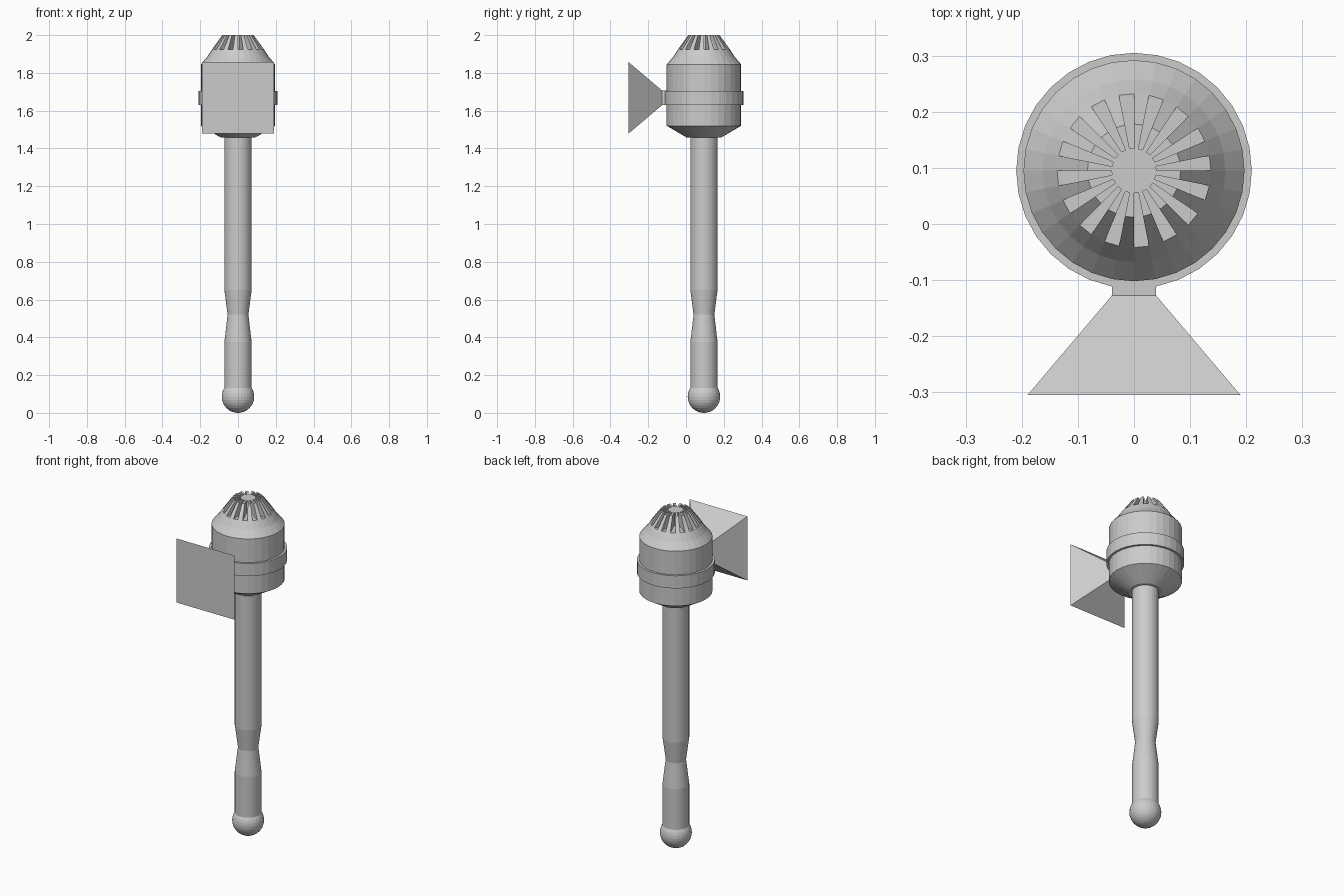
import bpy, bmesh, math

if "Cube" in bpy.data.objects:
    bpy.data.objects.remove(bpy.data.objects["Cube"])

CY = 0.095      # y of the main vertical axis
SEG = 32


def make_object(name, bm):
    bmesh.ops.remove_doubles(bm, verts=bm.verts, dist=1e-5)
    bmesh.ops.recalc_face_normals(bm, faces=bm.faces)
    mesh = bpy.data.meshes.new(name)
    bm.to_mesh(mesh)
    bm.free()
    ob = bpy.data.objects.new(name, mesh)
    bpy.context.collection.objects.link(ob)
    return ob


def point(r, z, i):
    a = 2 * math.pi * i / SEG
    return (r * math.cos(a), CY + r * math.sin(a), z)


def face(bm, coords):
    unique = list(dict.fromkeys(tuple(round(c, 6) for c in p) for p in coords))
    if len(unique) > 2:
        bm.faces.new([bm.verts.new(p) for p in unique])


def sector(bm, profile, i):
    for (r0, z0), (r1, z1) in zip(profile, profile[1:]):
        face(bm, [point(r0, z0, i), point(r0, z0, i + 1),
                  point(r1, z1, i + 1), point(r1, z1, i)])


def lathe(name, profile):
    bm = bmesh.new()
    for i in range(SEG):
        sector(bm, profile, i)
    return make_object(name, bm)


# Waisted handle
lathe("handle", [(0, 0.1), (0.072, 0.1), (0.072, 0.375), (0.055, 0.52),
                 (0.072, 0.65), (0.072, 1.47), (0, 1.47)])

# Ball pommel
bm = bmesh.new()
bmesh.ops.create_uvsphere(bm, u_segments=32, v_segments=16, radius=0.086)
bmesh.ops.translate(bm, verts=bm.verts, vec=(0, CY, 0.086))
make_object("ball_end", bm)

# Head with a vented dome: every other sector is cut by a slot
base = [(0, 1.457), (0.09, 1.457), (0.197, 1.52), (0.197, 1.845),
        (0.163, 1.885), (0.137, 1.925)]
fin = [(0.137, 1.925), (0.083, 2.0), (0.04, 2.0)]
slot = [(0.137, 1.925), (0.04, 1.925), (0.04, 2.0)]
bm = bmesh.new()
for i in range(SEG):
    top = fin if i % 2 else slot
    sector(bm, base + top[1:] + [(0, 2.0)], i)
    # slot side wall
    face(bm, [point(r, z, i) for r, z in fin + [(0.04, 1.925)]])
make_object("vented_head", bm)

# Band around the head
lathe("head_band", [(0.19, 1.63), (0.21, 1.63), (0.21, 1.705),
                    (0.19, 1.705), (0.19, 1.63)])

# Square flared striker: stem then pyramid, ending in a flat plate
bm = bmesh.new()
ZC = 1.668
rings = []
for y, h in [(-0.08, 0.039), (-0.127, 0.039), (-0.305, 0.19)]:
    rings.append([bm.verts.new((sx * h, y, ZC + sz * h))
                  for sx, sz in [(-1, -1), (1, -1), (1, 1), (-1, 1)]])
for a, b in zip(rings, rings[1:]):
    for k in range(4):
        bm.faces.new([a[k], a[(k + 1) % 4], b[(k + 1) % 4], b[k]])
bm.faces.new(rings[0])
bm.faces.new(rings[-1])
make_object("flared_striker", bm)
